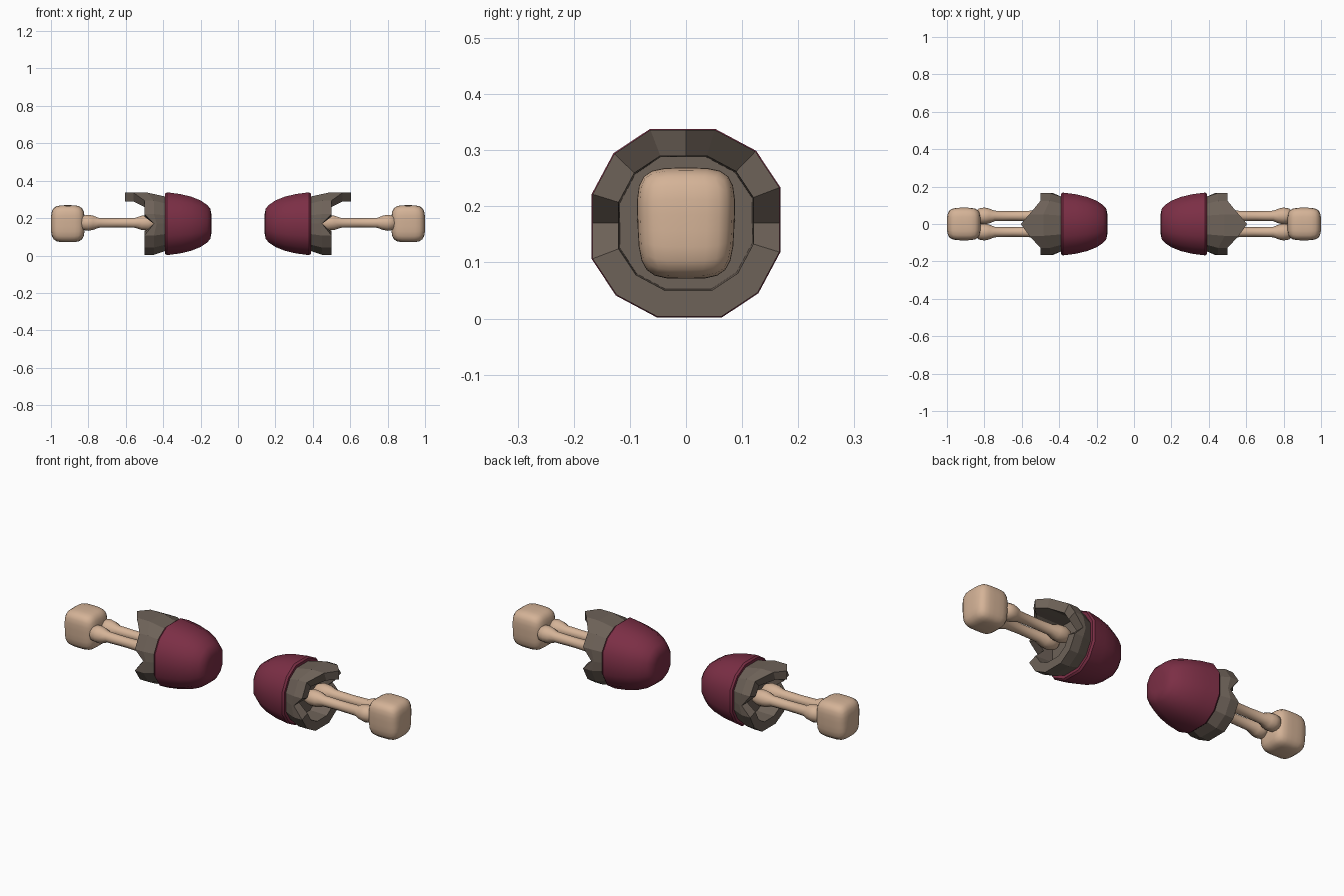
import bpy, bmesh, math

if "Cube" in bpy.data.objects:
    bpy.data.objects.remove(bpy.data.objects["Cube"])

CZ = 0.17  # height of the shared axis


def material(name, rgb):
    m = bpy.data.materials.new(name)
    m.diffuse_color = (*rgb, 1)
    m.use_nodes = True
    m.node_tree.nodes["Principled BSDF"].inputs["Base Color"].default_value = m.diffuse_color
    return m


MAROON = material("maroon", (0.20, 0.028, 0.06))
GREY = material("warm grey", (0.155, 0.122, 0.098))
TAN = material("tan", (0.66, 0.45, 0.31))

# Sixteen-point squarish section, (y, z) around the axis, from +y counterclockwise
QUARTER = [(0.168, 0), (0.168, 0.064), (0.125, 0.129), (0.052, 0.168)]
SECTION = []
for k in range(4):
    c, s = [(1, 0), (0, 1), (-1, 0), (0, -1)][k]
    # mirrored-diagonal section: each quarter is the previous one turned by 90 degrees
    SECTION += [(y * c - z * s, y * s + z * c) for y, z in QUARTER]


def finish(bm, name, mat, angle=None):
    """Turn a bmesh into a mirrored left and right part."""
    bmesh.ops.recalc_face_normals(bm, faces=bm.faces)
    me = bpy.data.meshes.new(name)
    bm.to_mesh(me)
    bm.free()
    me.materials.append(mat)
    ob = bpy.data.objects.new(name, me)
    bpy.context.collection.objects.link(ob)
    bpy.ops.object.select_all(action='DESELECT')
    ob.select_set(True)
    bpy.context.view_layer.objects.active = ob
    if angle:
        bpy.ops.object.shade_smooth_by_angle(angle=math.radians(angle))
    mod = ob.modifiers.new("mirror", 'MIRROR')
    mod.use_mirror_merge = False
    return ob


def loft(rings, name, mat, angle=None):
    """Skin a list of equal point rings and cap both ends."""
    bm = bmesh.new()
    rows = [[bm.verts.new(p) for p in ring] for ring in rings]
    n = len(rows[0])
    for a, b in zip(rows, rows[1:]):
        for i in range(n):
            j = (i + 1) % n
            bm.faces.new((a[i], a[j], b[j], b[i]))
    bm.faces.new(rows[0])
    bm.faces.new(rows[-1])
    return finish(bm, name, mat, angle)


def section(x, scale):
    """Ring of the squarish section; x is a number or a rule of the point index."""
    return [((x(i) if callable(x) else x), y * scale, CZ + z * scale)
            for i, (y, z) in enumerate(SECTION)]


# Domed cap with a thick open rim
cap_profile = [(0.142, 0.30), (0.148, 0.48), (0.165, 0.60), (0.20, 0.74), (0.25, 0.86),
               (0.31, 0.945), (0.38, 1.0), (0.39, 0.96), (0.388, 0.84), (0.36, 0.80)]
loft([section(x, s) for x, s in cap_profile], "domed_cap", MAROON, 40)


# Cuff rim: pointed on top, notched at both sides, straight below
def rim(i):
    top = abs(i - 4)
    if top < 3:
        return (0.605, 0.56, 0.50)[top]
    return 0.45 if i in (0, 8) else 0.50


def shoulder(i):
    return 0.485 if abs(i - 4) < 2 else 0.435 if i in (0, 8) else 0.45


loft([section(0.35, 0.80), section(0.385, 0.86), section(shoulder, 0.99),
      section(rim, 0.99), section(rim, 0.715), section(0.40, 0.70)], "cuff", GREY)

# Pair of bones with swollen ends
bone_profile = [(0.43, 0.015), (0.445, 0.032), (0.48, 0.043), (0.515, 0.040), (0.55, 0.028),
                (0.65, 0.026), (0.745, 0.028), (0.775, 0.040), (0.80, 0.045),
                (0.83, 0.040), (0.85, 0.015)]
for side, label in ((-1, "front_bone"), (1, "back_bone")):
    rings = []
    for x, r in bone_profile:
        rings.append([(x, side * 0.043 + r * math.cos(a), CZ + 0.005 + r * math.sin(a))
                      for a in (math.tau * k / 10 for k in range(10))])
    loft(rings, label, TAN, 50)

# Rounded block at the outer end
bm = bmesh.new()
bmesh.ops.create_cube(bm, size=2)
bmesh.ops.subdivide_edges(bm, edges=bm.edges, cuts=6, use_grid_fill=True)
for v in bm.verts:
    norm = sum(abs(c) ** 4 for c in v.co) ** 0.25
    p = v.co / norm
    taper = 0.96 + 0.04 * p.z
    v.co = (0.91 + 0.09 * p.x, 0.09 * p.y * taper, 0.17 + 0.099 * p.z)
finish(bm, "end_block", TAN, 60)
